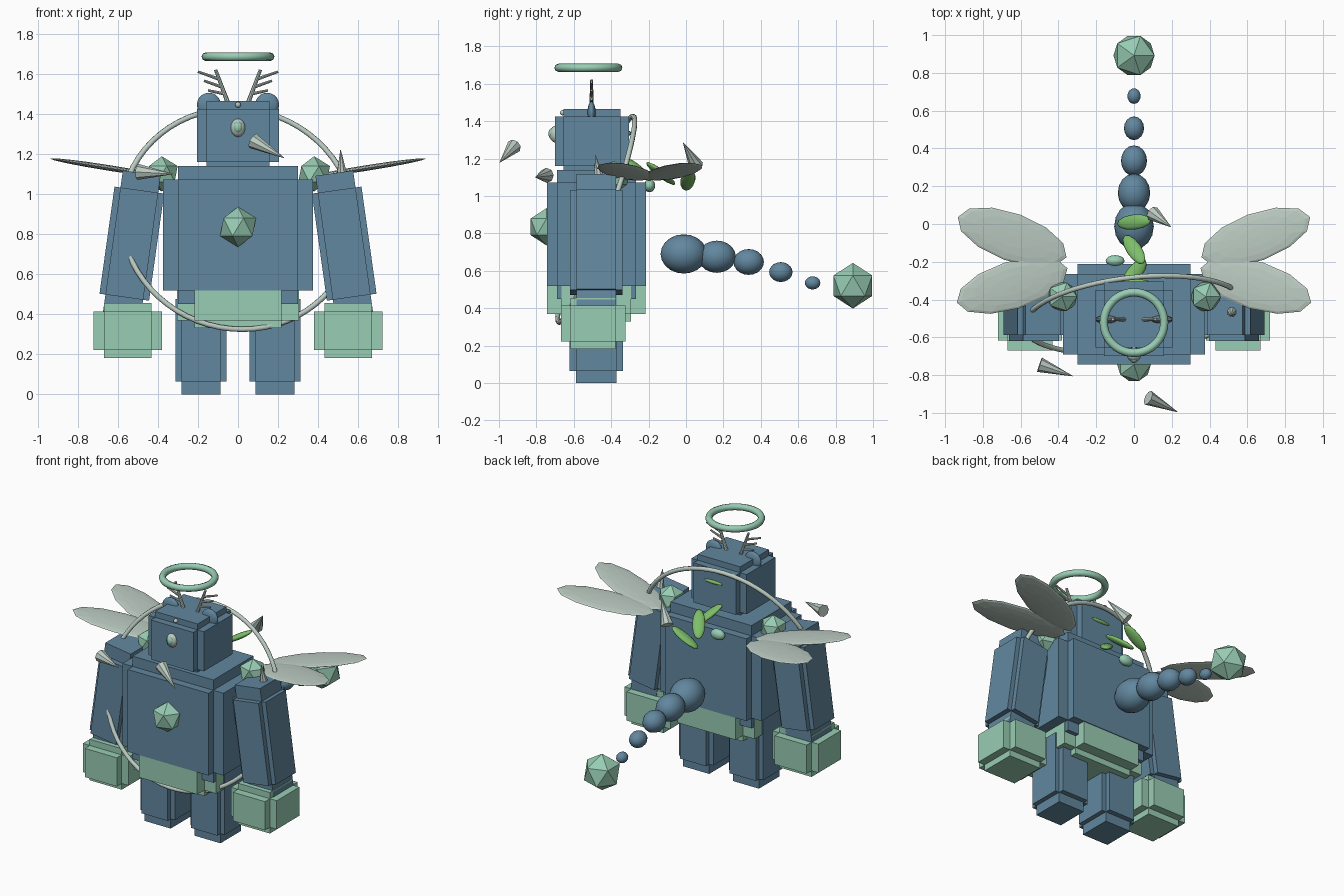
import bpy, bmesh, math
from mathutils import Vector, Matrix

cube = bpy.data.objects.get("Cube")
if cube:
    bpy.data.objects.remove(cube, do_unlink=True)


def material(name, rgb):
    m = bpy.data.materials.new(name)
    m.use_nodes = True
    m.diffuse_color = (*rgb, 1)
    m.node_tree.nodes["Principled BSDF"].inputs["Base Color"].default_value = (*rgb, 1)
    return m


BLUE = material("slate_blue", (0.122, 0.242, 0.345))
MINT = material("mint", (0.315, 0.61, 0.456))
PALE = material("pale_sage", (0.50, 0.60, 0.54))
LEAF = material("leaf_green", (0.205, 0.515, 0.141))


def finish(name, bm, mat, matrix=None, smooth=False):
    mesh = bpy.data.meshes.new(name)
    if matrix:
        bm.transform(matrix)
    bmesh.ops.recalc_face_normals(bm, faces=bm.faces)
    for f in bm.faces:
        f.smooth = smooth
    bm.to_mesh(mesh)
    bm.free()
    mesh.materials.append(mat)
    ob = bpy.data.objects.new(name, mesh)
    bpy.context.collection.objects.link(ob)
    return ob


def notched_box(name, loc, size, inset, mat, tilt=0):
    """Block with stepped edges: three crossed boxes, one long on each axis."""
    bm = bmesh.new()
    for axis in range(3):
        dims = [s * (1 if i == axis else 1 - 2 * inset) for i, s in enumerate(size)]
        bmesh.ops.create_cube(bm, size=1, matrix=Matrix.Diagonal((*dims, 1)))
    return finish(name, bm, mat, Matrix.Translation(loc) @ Matrix.Rotation(tilt, 4, 'Y'))


def gem(name, loc, r):
    bm = bmesh.new()
    bmesh.ops.create_icosphere(bm, subdivisions=1, radius=r)
    return finish(name, bm, MINT, Matrix.Translation(loc))


def ball(name, loc, scale, mat, rot=None, segs=16, rings=10, smooth=True):
    bm = bmesh.new()
    bmesh.ops.create_uvsphere(bm, u_segments=segs, v_segments=rings, radius=1)
    rot = rot or Matrix.Identity(4)
    m = Matrix.Translation(loc) @ rot @ Matrix.Diagonal((*scale, 1))
    return finish(name, bm, mat, m, smooth)


def spike(name, base, tip, r1, r2, mat, segs=8):
    """Tapered rod from base to tip."""
    a, b = Vector(base), Vector(tip)
    d = b - a
    bm = bmesh.new()
    bmesh.ops.create_cone(bm, cap_ends=True, segments=segs, radius1=r1, radius2=r2, depth=d.length)
    rot = d.to_track_quat('Z', 'Y').to_matrix().to_4x4()
    return finish(name, bm, mat, Matrix.Translation((a + b) / 2) @ rot)


def ring(name, loc, normal, major, minor, mat, segs=40):
    bm = bmesh.new()
    loops = []
    for i in range(segs):
        t = 2 * math.pi * i / segs
        loop = []
        for j in range(8):
            p = 2 * math.pi * j / 8
            w = major + minor * math.cos(p)
            loop.append(bm.verts.new((w * math.cos(t), w * math.sin(t), minor * math.sin(p))))
        loops.append(loop)
    for i in range(segs):
        a, b = loops[i], loops[(i + 1) % segs]
        for j in range(8):
            k = (j + 1) % 8
            bm.faces.new((a[j], b[j], b[k], a[k]))
    rot = Vector(normal).to_track_quat('Z', 'Y').to_matrix().to_4x4()
    return finish(name, bm, mat, Matrix.Translation(loc) @ rot, True)


def leaf(name, a, b, width=0.04, thick=0.018):
    a, b = Vector(a), Vector(b)
    rot = (b - a).to_track_quat('X', 'Z').to_matrix().to_4x4()
    return ball(name, (a + b) / 2, ((b - a).length / 2, width, thick), LEAF, rot, 12, 8)


# Body blocks
notched_box("torso", (0, -0.478, 0.795), (0.75, 0.53, 0.69), 0.1, BLUE)
notched_box("head", (0, -0.502, 1.292), (0.41, 0.395, 0.345), 0.115, BLUE)
notched_box("belt", (0, -0.48, 0.465), (0.61, 0.525, 0.27), 0.145, MINT)

# Paired parts
for side, s in (("left", 1), ("right", -1)):
    notched_box(side + "_leg", (0.185 * s, -0.48, 0.27), (0.255, 0.285, 0.54), 0.12, BLUE)
    notched_box(side + "_arm", (0.53 * s, -0.48, 0.752), (0.25, 0.28, 0.71), 0.12, BLUE,
                math.radians(-8) * s)
    notched_box(side + "_hand", (0.55 * s, -0.497, 0.318), (0.34, 0.345, 0.275), 0.15, MINT)
    gem(side + "_shoulder_gem", (0.38 * s, -0.385, 1.1), 0.088)
    ball(side + "_ear", (0.145 * s, -0.505, 1.445), (0.06, 0.022, 0.06), BLUE)

    # Antler: one stem with three outward tines
    y = -0.505
    spike(side + "_antler", (0.045 * s, y, 1.44), (0.112 * s, y, 1.62), 0.012, 0.008, PALE)
    for i, (x0, z0, x1, z1) in enumerate(((0.1, 1.575, 0.2, 1.61), (0.085, 1.535, 0.17, 1.565),
                                          (0.072, 1.5, 0.15, 1.517))):
        spike(f"{side}_antler_tine_{i + 1}", (x0 * s, y, z0), (x1 * s, y, z1), 0.008, 0.006, PALE)

    # Wing: two flat petals rising outward
    for part, cy, ang in (("rear", -0.07, 20), ("front", -0.325, -17)):
        rot = Matrix.Rotation(math.radians(-9) * s, 4, 'Y') @ Matrix.Rotation(math.radians(ang) * s, 4, 'Z')
        ball(f"{side}_{part}_wing", (0.645 * s, cy, 1.13), (0.31, 0.127, 0.014), PALE, rot, 12, 8, False)

# Face and head ornaments
ball("eye", (0, -0.695, 1.33), (0.037, 0.035, 0.046), PALE)
ball("pupil", (0, -0.718, 1.333), (0.022, 0.018, 0.028), MINT)
ball("brow_bead", (0, -0.66, 1.445), (0.014, 0.014, 0.014), PALE)
leaf("head_back_leaf", (-0.06, -0.305, 1.335), (0.08, -0.305, 1.335), 0.012, 0.012)
ring("halo", (0, -0.522, 1.685), (0, 0, 1), 0.16, 0.022, MINT)

# Tilted hoop around the body
ring("body_hoop", (0, -0.48, 0.875), (0.11, -1, 0.36), 0.585, 0.014, PALE, 64)

# Gems and beads
gem("chest_gem", (0, -0.745, 0.835), 0.1)
ball("back_bead", (-0.1, -0.195, 1.055), (0.05, 0.03, 0.035), MINT)

# Tail of shrinking beads with a gem at the end
for i, (y, z, r) in enumerate(((-0.012, 0.69, 0.105), (0.165, 0.675, 0.086), (0.335, 0.647, 0.069),
                               (0.507, 0.593, 0.053), (0.677, 0.535, 0.035))):
    ball(f"tail_bead_{i + 1}", (0, y, z), (r, r * 1.18, r), BLUE)
gem("tail_gem", (0, 0.892, 0.52), 0.122)

# Leaves on the upper back
leaf("leaf_outer", (-0.09, 0.0, 1.03), (0.09, 0.02, 1.14))
leaf("leaf_middle", (-0.05, -0.06, 1.06), (0.05, -0.21, 1.18))
leaf("leaf_inner", (0.06, -0.19, 1.08), (-0.05, -0.32, 1.2))

# Loose spikes
for i, (base, tip) in enumerate((((-0.5, -0.745, 1.11), (-0.325, -0.805, 1.1)),
                                 ((0.075, -0.92, 1.265), (0.23, -0.995, 1.18)),
                                 ((0.1, 0.055, 1.16), (0.195, -0.015, 1.285)),
                                 ((0.522, -0.455, 1.04), (0.512, -0.485, 1.22)))):
    spike(f"spike_{i + 1}", base, tip, 0.04, 0.0015, PALE)
